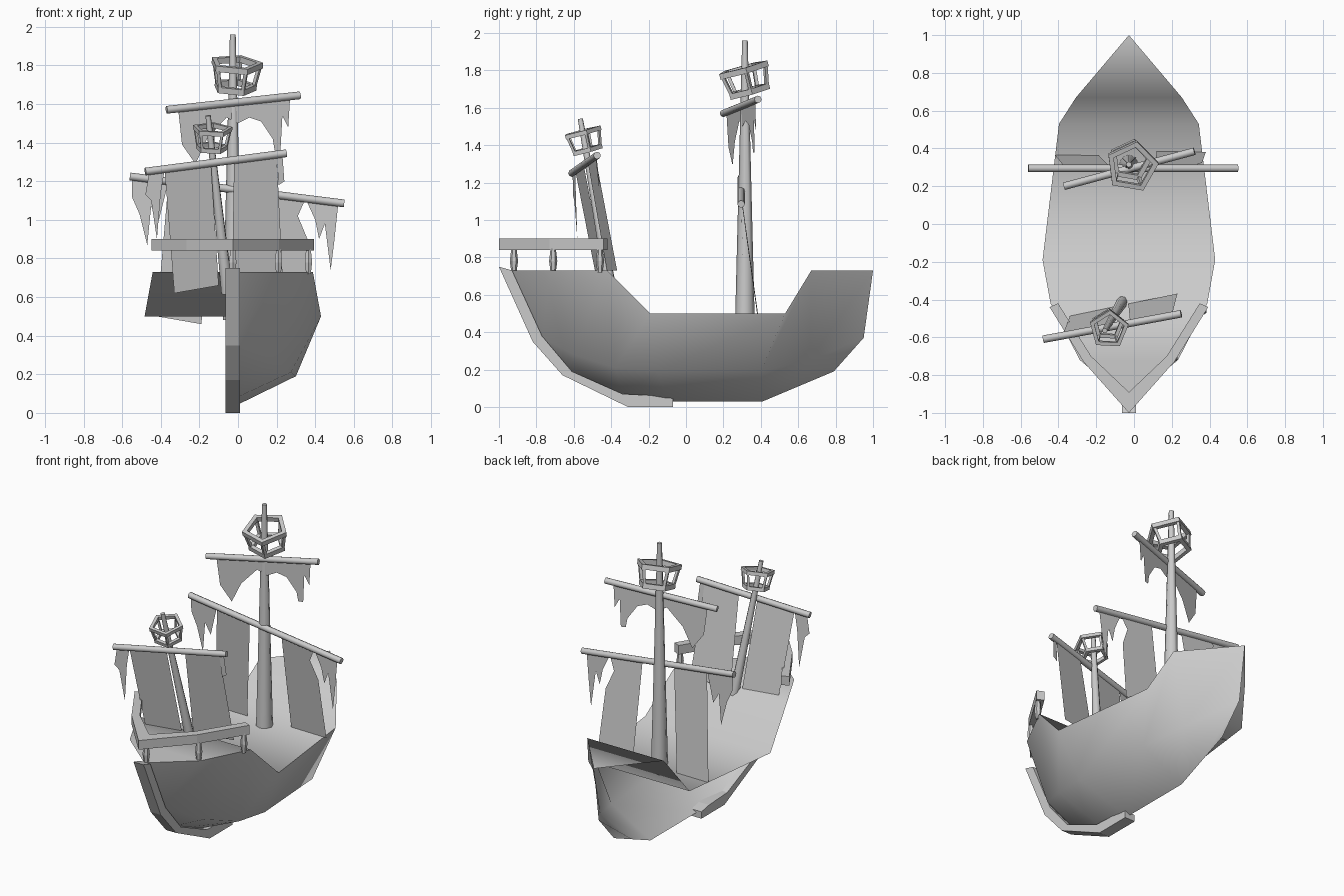
import bpy, bmesh, math
from mathutils import Vector, Euler

cube = bpy.data.objects.get("Cube")
if cube:
    bpy.data.objects.remove(cube, do_unlink=True)

grey = bpy.data.materials.new("weathered_grey")
grey.use_nodes = True
grey.diffuse_color = (0.6, 0.6, 0.6, 1)
grey.node_tree.nodes["Principled BSDF"].inputs["Base Color"].default_value = (0.6, 0.6, 0.6, 1)

MID = -0.027  # centreline of the ship


def finish(name, bm, smooth=None):
    """Turn a bmesh into a named, coloured object."""
    mesh = bpy.data.meshes.new(name)
    bm.to_mesh(mesh)
    bm.free()
    mesh.materials.append(grey)
    obj = bpy.data.objects.new(name, mesh)
    bpy.context.collection.objects.link(obj)
    if smooth:
        bpy.ops.object.select_all(action='DESELECT')
        obj.select_set(True)
        bpy.context.view_layer.objects.active = obj
        bpy.ops.object.shade_smooth_by_angle(angle=math.radians(smooth))
    return obj


def add_spar(bm, start, end, r1, r2, sides=8):
    """Tapered round bar between two points."""
    start, end = Vector(start), Vector(end)
    axis = end - start
    made = bmesh.ops.create_cone(bm, cap_ends=True, segments=sides, radius1=r1,
                                 radius2=r2, depth=axis.length)
    turn = axis.to_track_quat('Z', 'Y').to_matrix()
    for v in made["verts"]:
        v.co = turn @ v.co + (start + end) / 2


def spar(name, start, end, r1, r2):
    bm = bmesh.new()
    add_spar(bm, start, end, r1, r2)
    return finish(name, bm, 50)


def add_band(bm, inner, outer, z0, z1, closed):
    """Bar of rectangular section following two parallel paths."""
    rings = []
    for a, b in zip(inner, outer):
        rings.append([bm.verts.new((p[0], p[1], z)) for p, z in
                      ((a, z0), (b, z0), (b, z1), (a, z1))])
    pairs = list(zip(rings, rings[1:]))
    if closed:
        pairs.append((rings[-1], rings[0]))
    else:
        bm.faces.new(rings[0])
        bm.faces.new(rings[-1][::-1])
    for r, s in pairs:
        for i in range(4):
            j = (i + 1) % 4
            bm.faces.new((r[i], s[i], s[j], r[j]))
    bmesh.ops.recalc_face_normals(bm, faces=bm.faces)


# Hull: one planked side as three lines of (half width, y, z)
gunwale = [(0, -.94, .73), (.26, -.72, .73), (.415, -.42, .73), (.457, -.19, .5),
           (.37, .53, .5), (.28, .67, .73), (0, 1, .73)]
chine = [(0, -.77, .37), (.2, -.6, .28), (.3, -.38, .21), (.327, -.15, .19),
         (.29, .4, .19), (.19, .66, .25), (0, .95, .37)]
bottom = [(0, -.61, .19), (0, -.48, .13), (0, -.34, .07), (0, -.1, .03),
          (0, .41, .03), (0, .6, .11), (0, .79, .19)]
bm = bmesh.new()
rows = [[bm.verts.new((MID + x, y, z)) for x, y, z in row]
        for row in (gunwale, chine, bottom)]
for upper, lower in zip(rows, rows[1:]):
    for i in range(len(upper) - 1):
        bm.faces.new((lower[i], lower[i + 1], upper[i + 1], upper[i]))
finish("hull_side", bm, 60)

# Deck: raised at both ends, low in the waist
bm = bmesh.new()
port = [bm.verts.new((MID + x, y, z)) for x, y, z in gunwale]
star = [p if g[0] == 0 else bm.verts.new((MID - g[0], g[1], g[2]))
        for p, g in zip(port, gunwale)]
for i in range(len(port) - 1):
    corners = dict.fromkeys((star[i], port[i], port[i + 1], star[i + 1]))
    bm.faces.new(list(corners))
finish("deck", bm, 60)

# Keel: side profile given thickness
bm = bmesh.new()
profile = [(-1, .75), (-.82, .35), (-.66, .17), (-.31, 0), (-.07, 0), (-.07, .045),
           (-.15, .06), (-.34, .07), (-.61, .19), (-.77, .38), (-.93, .73)]
face = bm.faces.new([bm.verts.new((MID - .037, y, z)) for y, z in profile])
out = bmesh.ops.extrude_face_region(bm, geom=[face])
bmesh.ops.translate(bm, vec=(.074, 0, 0),
                    verts=[v for v in out["geom"] if isinstance(v, bmesh.types.BMVert)])
bmesh.ops.recalc_face_normals(bm, faces=bm.faces)
finish("keel", bm)

# Bow railing and its posts
half_out = [(.42, -.44), (.24, -.73)]
half_in = [(.375, -.42), (.2, -.7)]


def both_sides(half, tip):
    return ([(MID - x, y) for x, y in half] + [(MID, tip)]
            + [(MID + x, y) for x, y in reversed(half)])


bm = bmesh.new()
add_band(bm, both_sides(half_in, -.89), both_sides(half_out, -1), .84, .9, False)
finish("bow_rail", bm)
for i, (x, y) in enumerate([(MID, -.92), (.21, -.71), (.365, -.46)]):
    bm = bmesh.new()
    add_spar(bm, (x, y, .72), (x, y, .78), .014, .022, 6)
    add_spar(bm, (x, y, .78), (x, y, .85), .022, .014, 6)
    finish(f"rail_post_{i + 1}", bm, 50)

# Masts and yards
spar("main_mast", (MID, .315, .48), (MID, .315, 1.96), .052, .015)
spar("fore_mast", (-.055, -.40, .62), (-.155, -.565, 1.54), .032, .014)
yards = {
    "main_upper": (Vector((-.37, .2, 1.57)), Vector((.32, .385, 1.645))),
    "main_lower": (Vector((-.56, .295, 1.225)), Vector((.55, .295, 1.085))),
    "fore": (Vector((-.48, -.61, 1.25)), Vector((.25, -.475, 1.345))),
}
for key, (a, b) in yards.items():
    spar(key + "_yard", a, b, .02, .02)


# Crow's nests: two tilted five-sided hoops joined by struts
def nest(name, centre, radius, height, spin, tilt):
    def ring(r):
        return [Vector((r * math.cos(spin + k * math.tau / 5),
                        r * math.sin(spin + k * math.tau / 5))) for k in range(5)]
    bm = bmesh.new()
    bar = radius * .22
    low = radius * .82
    add_band(bm, ring(radius - bar), ring(radius), height / 2 - bar, height / 2, True)
    add_band(bm, ring(low - bar), ring(low), -height / 2, bar - height / 2, True)
    for a, b in zip(ring(low - bar / 2), ring(radius - bar / 2)):
        add_spar(bm, (a.x, a.y, bar / 2 - height / 2), (b.x, b.y, height / 2 - bar / 2),
                 bar * .4, bar * .4, 4)
    bmesh.ops.transform(bm, matrix=Euler(tilt).to_matrix().to_4x4(), verts=bm.verts)
    bmesh.ops.translate(bm, vec=centre, verts=bm.verts)
    finish(name, bm)


nest("main_crows_nest", (-.015, .32, 1.745), .142, .15, math.radians(80), (.27, .06, 0))
nest("fore_crows_nest", (-.135, -.545, 1.42), .107, .12, math.radians(87), (.26, .04, 0))


# Torn sails: flat outlines in x and z, hung from a yard and leaning aft
def sail(name, yard, lean, points):
    a, b = yards[yard]
    bm = bmesh.new()
    verts = []
    for x, z in points:
        spot = a.lerp(b, (x - a.x) / (b.x - a.x))
        verts.append(bm.verts.new((x, spot.y + lean * (spot.z - z), z)))
    face = bm.faces.new(verts)
    bmesh.ops.triangulate(bm, faces=[face])
    finish(name, bm)


sail("main_top_sail", "main_upper", .03, [
    (-.31, 1.575), (-.29, 1.39), (-.22, 1.29), (-.16, 1.42), (-.06, 1.53), (0, 1.5),
    (.06, 1.53), (.12, 1.51), (.18, 1.42), (.19, 1.36), (.22, 1.36), (.23, 1.54),
    (.26, 1.48), (.27, 1.635)])
sail("main_right_panel", "main_lower", .1, [
    (-.36, 1.2), (-.42, .5), (-.19, .46), (-.12, 1.17)])
sail("main_left_panel", "main_lower", .14, [
    (.11, 1.14), (.12, .5), (.38, .5), (.36, .9), (.31, 1.02), (.35, 1.11)])
sail("main_right_tatter", "main_lower", .03, [
    (-.55, 1.22), (-.55, 1.12), (-.51, 1.03), (-.47, .87), (-.45, 1.07), (-.41, 1.0),
    (-.36, 1.2)])
sail("main_left_tatter", "main_lower", .03, [
    (.35, 1.11), (.4, 1.0), (.42, .9), (.45, .98), (.48, .74), (.5, .9), (.52, 1.09)])
sail("fore_right_panel", "fore", .18, [
    (-.38, 1.26), (-.33, .62), (-.1, .66), (-.14, 1.29)])
sail("fore_left_panel", "fore", .18, [
    (-.02, 1.31), (-.03, .73), (.23, .73), (.2, 1.34)])
sail("fore_right_tatter", "fore", .05, [
    (-.46, 1.25), (-.48, 1.13), (-.45, 1.1), (-.42, .9), (-.4, 1.14), (-.38, 1.26)])
sail("fore_left_tatter", "fore", .1, [
    (.2, 1.34), (.21, 1.18), (.24, 1.2), (.23, 1.34)])
